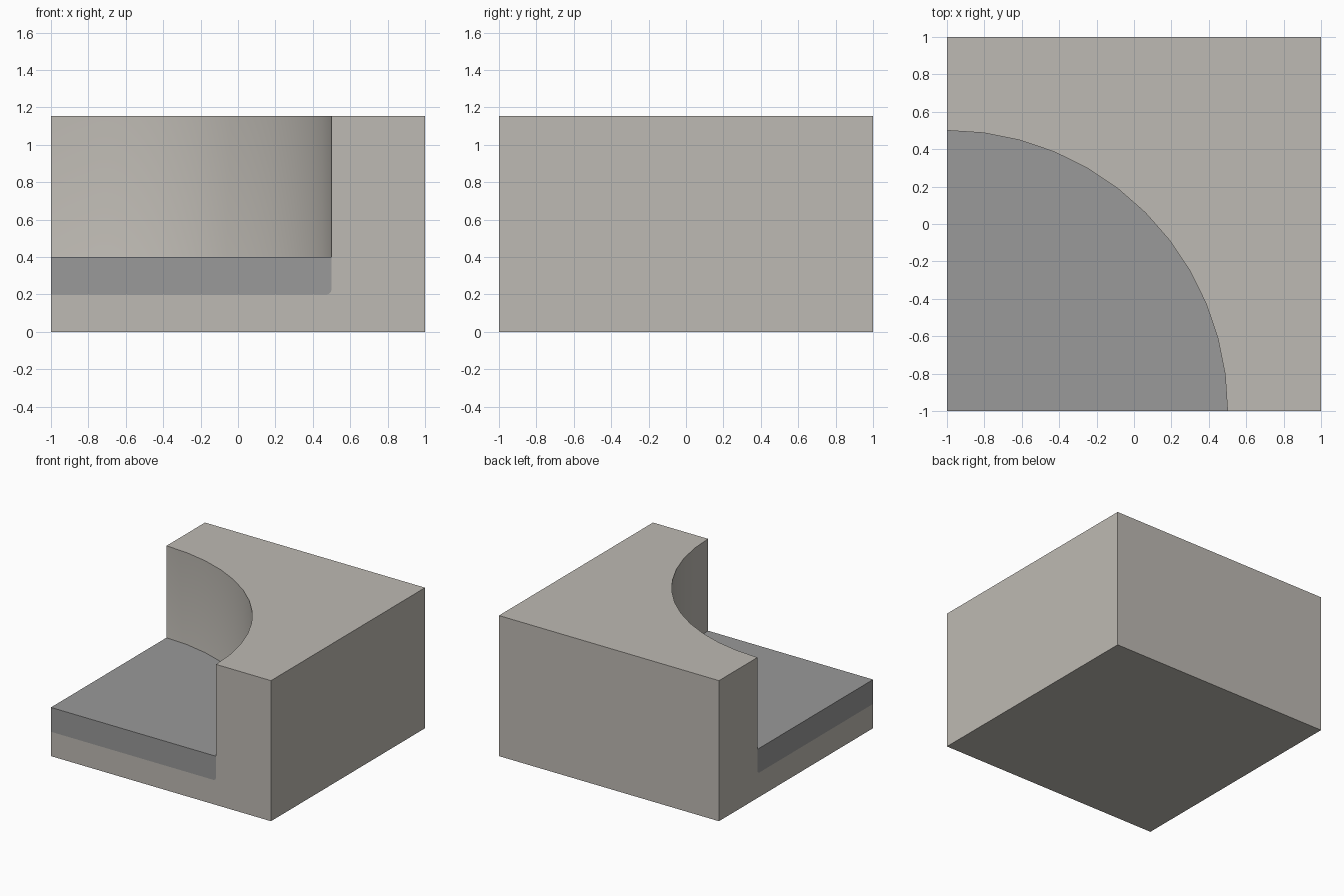
import bpy, bmesh, math

cube = bpy.data.objects.get("Cube")
if cube:
    bpy.data.objects.remove(cube, do_unlink=True)

SEGMENTS = 12      # quarter-turn divisions of the curved wall
RADIUS = 1.5       # curved wall, centred on the front corner
HEIGHT = 1.155
FLOOR = 0.2        # underside of the inlay
INLAY_TOP = 0.4
FILLET = 0.025


def material(name, rgb):
    mat = bpy.data.materials.new(name)
    mat.use_nodes = True
    mat.diffuse_color = (*rgb, 1)
    mat.node_tree.nodes["Principled BSDF"].inputs["Base Color"].default_value = (*rgb, 1)
    return mat


def quarter_sweep(name, section, mat):
    """Sweep a closed (radius, z) section a quarter turn about the corner (-1, -1)."""
    bm = bmesh.new()
    rings = []
    for i in range(SEGMENTS + 1):
        a = math.radians(90) * i / SEGMENTS
        c, s = math.cos(a), math.sin(a)
        rings.append([bm.verts.new((-1 + r * c, -1 + r * s, z)) for r, z in section(c, s)])
    n = len(rings[0])
    for a, b in zip(rings, rings[1:]):
        for j in range(n):
            k = (j + 1) % n
            bm.faces.new((a[j], a[k], b[k], b[j]))
    bm.faces.new(rings[0])
    bm.faces.new(rings[-1])
    # Close the axis and merge the flat faces
    bmesh.ops.remove_doubles(bm, verts=bm.verts, dist=1e-5)
    bmesh.ops.recalc_face_normals(bm, faces=bm.faces)
    bmesh.ops.dissolve_limit(bm, angle_limit=0.01, verts=bm.verts, edges=bm.edges)
    mesh = bpy.data.meshes.new(name)
    bm.to_mesh(mesh)
    bm.free()
    mesh.materials.append(mat)
    obj = bpy.data.objects.new(name, mesh)
    bpy.context.collection.objects.link(obj)
    bpy.ops.object.select_all(action='DESELECT')
    obj.select_set(True)
    bpy.context.view_layer.objects.active = obj
    bpy.ops.object.shade_smooth_by_angle(angle=math.radians(30))
    return obj


# Rounded lower rim shared by the block's recess and the inlay
rim = [(RADIUS - FILLET + FILLET * math.sin(t), FLOOR + FILLET - FILLET * math.cos(t))
       for t in (math.radians(30 * i) for i in range(4))]


def block_section(c, s):
    outer = 2 / max(c, s)      # reaches the square outline
    return [(0, 0), (0, FLOOR), *rim, (RADIUS, HEIGHT), (outer, HEIGHT), (outer, 0)]


def inlay_section(c, s):
    return [(0, FLOOR), *rim, (RADIUS, INLAY_TOP), (0, INLAY_TOP)]


# Stone block with a curved corner recess, and the grey slab filling its floor
quarter_sweep("corner_block", block_section, material("warm stone", (0.515, 0.491, 0.451)))
quarter_sweep("floor_inlay", inlay_section, material("mid grey", (0.319, 0.319, 0.319)))
